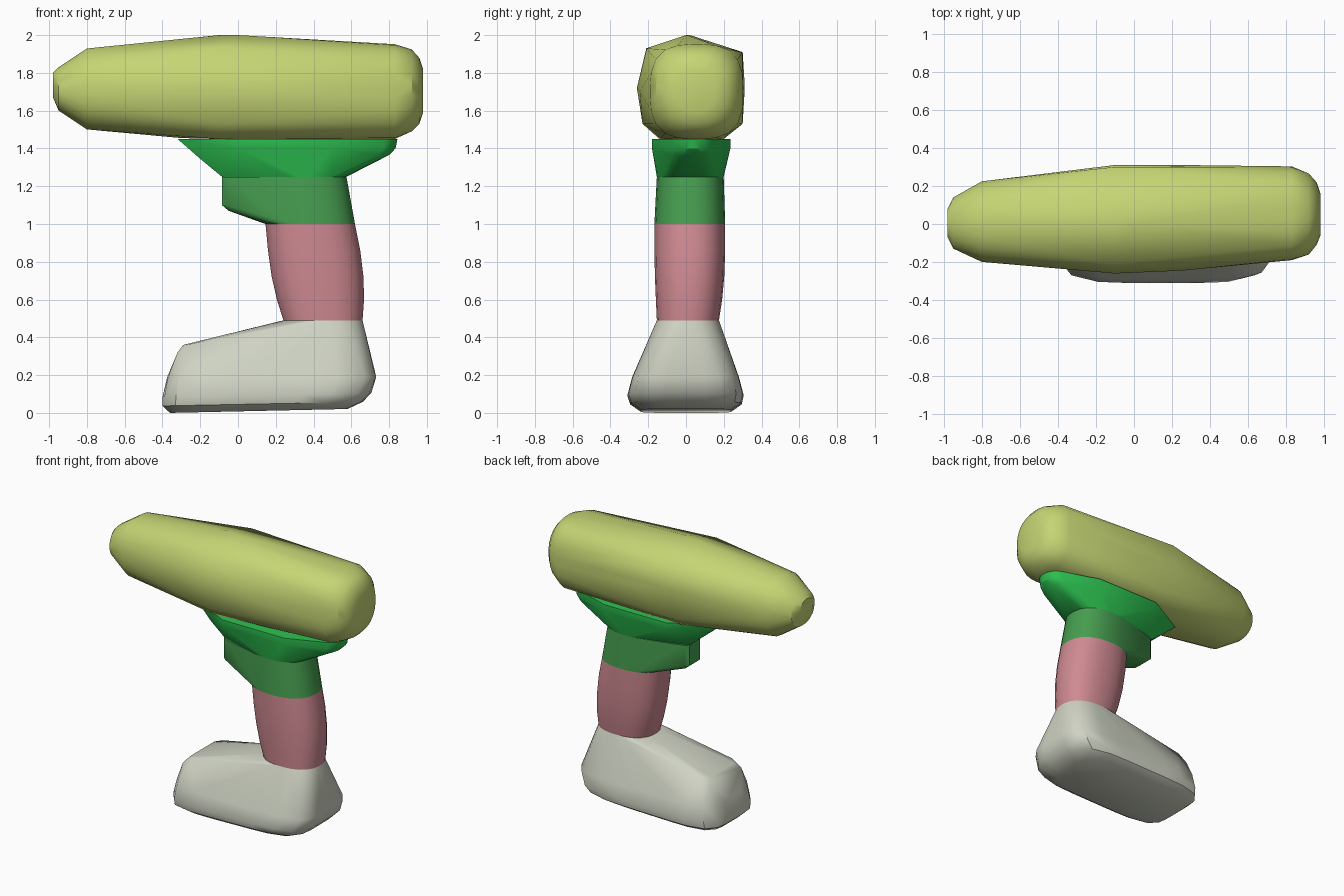
import bpy, bmesh, math

cube = bpy.data.objects.get("Cube")
if cube:
    bpy.data.objects.remove(cube, do_unlink=True)


def material(name, rgb):
    """Flat material from 0-255 sRGB values."""
    lin = [((c / 255 + 0.055) / 1.055) ** 2.4 for c in rgb] + [1.0]
    m = bpy.data.materials.new(name)
    m.use_nodes = True
    m.diffuse_color = lin
    m.node_tree.nodes["Principled BSDF"].inputs["Base Color"].default_value = lin
    return m


def oval(axis, pos, u, v, power=2.0, count=24, tilt=0.0):
    """Rounded-box ring; u and v are (min, max) extents across the axis."""
    pts = []
    for i in range(count):
        a = 2 * math.pi * (i + 0.5) / count
        c, s = math.cos(a), math.sin(a)
        k = (abs(c) ** power + abs(s) ** power) ** (-1 / power)
        p = (u[0] + u[1]) / 2 + k * c * (u[1] - u[0]) / 2
        q = (v[0] + v[1]) / 2 + k * s * (v[1] - v[0]) / 2
        pts.append((pos, p, q) if axis == "X" else (p, q, pos + tilt * p))
    return pts


def finish(name, bm, mat, angle):
    bmesh.ops.recalc_face_normals(bm, faces=bm.faces)
    mesh = bpy.data.meshes.new(name)
    bm.to_mesh(mesh)
    bm.free()
    ob = bpy.data.objects.new(name, mesh)
    bpy.context.collection.objects.link(ob)
    mesh.materials.append(mat)
    bpy.ops.object.select_all(action="DESELECT")
    ob.select_set(True)
    bpy.context.view_layer.objects.active = ob
    bpy.ops.object.shade_smooth_by_angle(angle=math.radians(angle))
    return ob


def hull(name, points, mat, angle=30):
    """Convex solid wrapped around the points."""
    bm = bmesh.new()
    for p in points:
        bm.verts.new(p)
    bmesh.ops.convex_hull(bm, input=bm.verts)
    bmesh.ops.delete(bm, geom=[v for v in bm.verts if not v.link_faces], context="VERTS")
    bmesh.ops.remove_doubles(bm, verts=bm.verts, dist=0.002)
    return finish(name, bm, mat, angle)


def loft(name, rings, mat, angle=40):
    """Skin a stack of equal rings and cap both ends."""
    bm = bmesh.new()
    rows = [[bm.verts.new(p) for p in r] for r in rings]
    n = len(rows[0])
    for a, b in zip(rows, rows[1:]):
        for i in range(n):
            bm.faces.new((a[i], a[(i + 1) % n], b[(i + 1) % n], b[i]))
    bm.faces.new(rows[0])
    bm.faces.new(rows[-1])
    return finish(name, bm, mat, angle)


olive = material("yellow green", (198, 213, 116))
bright = material("bright green", (44, 193, 80))
deep = material("deep green", (70, 157, 79))
pink = material("dusty pink", (207, 138, 146))
grey = material("warm grey", (207, 211, 195))

# Motor body: rounded nose, faceted middle, domed rear
body = oval("X", -0.98, (-0.07, 0.08), (1.67, 1.80))
body += oval("X", -0.95, (-0.13, 0.14), (1.60, 1.83), 2.2)
body += oval("X", -0.80, (-0.20, 0.225), (1.50, 1.93), 2.3)
profile = [(0.02, 2.0), (0.30, 1.91), (0.31, 1.75), (0.30, 1.53), (0.20, 1.45),
           (-0.14, 1.45), (-0.23, 1.53), (-0.26, 1.72), (-0.21, 1.93)]
body += [(-0.1, y, z) for y, z in profile]
body += [(-0.3, 0.05, 1.455), (0.25, -0.245, 1.70), (0.25, 0.31, 1.70), (0.0, 0.0, 2.0)]
body += oval("X", 0.83, (-0.19, 0.303), (1.45, 1.952), 3.0)
body += oval("X", 0.92, (-0.16, 0.265), (1.49, 1.925), 2.4)
body += oval("X", 0.96, (-0.11, 0.22), (1.53, 1.88), 2.2)
body += oval("X", 0.98, (-0.06, 0.16), (1.59, 1.82), 2.0)
hull("motor_body", body, olive)

# Collar flaring from the grip up to the body
neck_top = oval("Z", 1.25, (0.13, 0.575), (-0.155, 0.20), 2.4)
neck_top += [(-0.085, y, 1.25) for y in (-0.04, 0.08)]
collar = list(neck_top)
collar += [(-0.32, y, 1.45) for y in (-0.02, 0.06)]
collar += [(-0.20, y, 1.345) for y in (-0.04, 0.08)]
for x in (0.0, 0.5):
    collar += [(x, y, z) for z in (1.40, 1.45) for y in (-0.18, 0.235)]
for z, x0, x1 in ((1.365, 0.62, 0.80), (1.40, 0.62, 0.835), (1.45, 0.62, 0.845)):
    collar += oval("Z", z, (x0, x1), (-0.08, 0.15))
hull("collar", collar, bright)

# Upper grip with the trigger block at its front
grip = list(neck_top)
grip += oval("Z", 1.0, (0.145, 0.62), (-0.168, 0.208), 2.4)
grip += [(-0.085, y, 1.10) for y in (-0.04, 0.08)]
grip += [(-0.05, y, 1.07) for y in (-0.04, 0.08)]
grip += [(-0.06, y, z) for y in (-0.065, 0.105) for z in (1.10, 1.25)]
hull("trigger_grip", grip, deep)

# Lower handle
sections = [(0.49, 0.24, 0.66, -0.155, 0.175), (0.60, 0.205, 0.668, -0.16, 0.192),
            (0.72, 0.178, 0.665, -0.165, 0.203), (0.86, 0.158, 0.648, -0.168, 0.208),
            (1.0, 0.145, 0.62, -0.168, 0.208)]
loft("handle", [oval("Z", z, (a, b), (c, d), 2.4) for z, a, b, c, d in sections], pink)

# Battery foot
foot = oval("Z", 0.49, (0.24, 0.66), (-0.155, 0.175), 2.4)
foot += [(-0.29, y, 0.36) for y in (-0.14, 0.14)]
foot += [(-0.25, y, 0.365) for y in (-0.18, 0.18)]
foot += [(-0.32, y, 0.32) for y in (-0.18, 0.18)]
foot += oval("Z", 0.19, (-0.375, 0.732), (-0.285, 0.28), 6, 28)
foot += oval("Z", 0.09, (-0.40, 0.705), (-0.31, 0.305), 5, 28, 0.02)
foot += oval("Z", 0.045, (-0.40, 0.66), (-0.295, 0.295), 5, 28, 0.02)
foot += oval("Z", 0.008, (-0.36, 0.58), (-0.24, 0.24), 5, 28, 0.022)
hull("battery_foot", foot, grey, 35)
